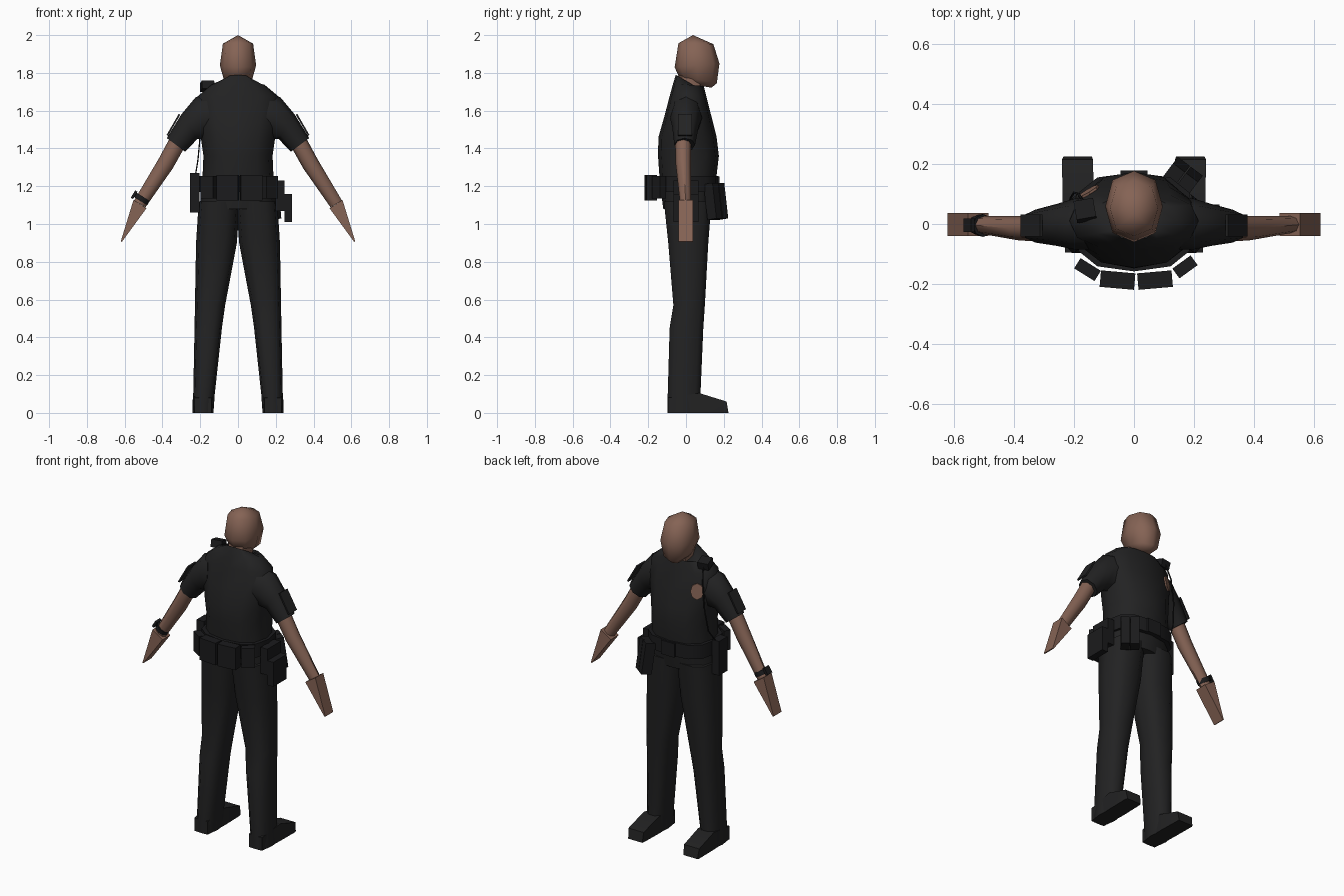
import bpy, bmesh, math
from mathutils import Vector, Matrix

if "Cube" in bpy.data.objects:
    bpy.data.objects.remove(bpy.data.objects["Cube"])


def material(name, rgb):
    m = bpy.data.materials.new(name)
    m.diffuse_color = (*rgb, 1)
    m.use_nodes = True
    m.node_tree.nodes["Principled BSDF"].inputs["Base Color"].default_value = m.diffuse_color
    return m


SKIN = material("brown skin", (0.235, 0.125, 0.09))
CLOTH = material("black cloth", (0.016, 0.016, 0.0165))
GEAR = material("black leather", (0.011, 0.011, 0.012))


def finish(name, bm, mat, angle=50):
    bmesh.ops.recalc_face_normals(bm, faces=bm.faces)
    me = bpy.data.meshes.new(name)
    bm.to_mesh(me)
    bm.free()
    me.materials.append(mat)
    ob = bpy.data.objects.new(name, me)
    bpy.context.collection.objects.link(ob)
    bpy.ops.object.select_all(action='DESELECT')
    ob.select_set(True)
    bpy.context.view_layer.objects.active = ob
    bpy.ops.object.shade_smooth_by_angle(angle=math.radians(angle))
    return ob


def ring(c, u, v, n, power=1.0, turn=0.0):
    """Closed section round c with half axes u and v; power < 1 squares it."""
    c, u, v = Vector(c), Vector(u), Vector(v)
    pts = []
    for i in range(n):
        a = math.tau * i / n + turn
        cs, sn = math.cos(a), math.sin(a)
        pts.append(c + u * math.copysign(abs(cs) ** power, cs)
                   + v * math.copysign(abs(sn) ** power, sn))
    return pts


def level(x, rx, yb, yf, zb, zf=None, n=12, power=0.85):
    """Cross-section of an upright part, tilted when zb and zf differ."""
    zf = zb if zf is None else zf
    return ring((x, (yb + yf) / 2, (zb + zf) / 2), (rx, 0, 0),
                (0, (yf - yb) / 2, (zf - zb) / 2), n, power)


def loft(name, rings, mat, angle=50, caps=True, tip=None):
    bm = bmesh.new()
    vs = [[bm.verts.new(p) for p in r] for r in rings]
    n = len(vs[0])
    for a, b in zip(vs, vs[1:]):
        for i in range(n):
            j = (i + 1) % n
            bm.faces.new((a[i], a[j], b[j], b[i]))
    if caps:
        bm.faces.new(vs[0])
        if tip:
            t = bm.verts.new(tip)
            for i in range(n):
                bm.faces.new((vs[-1][i], vs[-1][(i + 1) % n], t))
        else:
            bm.faces.new(vs[-1])
    return finish(name, bm, mat, angle)


def box(name, c, size, mat, rot=0.0, tilt=0.0, matrix=None):
    bm = bmesh.new()
    bmesh.ops.create_cube(bm, size=1)
    m = matrix or Matrix.Rotation(math.radians(rot), 4, 'Z') @ Matrix.Rotation(math.radians(tilt), 4, 'X')
    bm.transform(Matrix.Translation(c) @ m @ Matrix.Diagonal((*size, 1)))
    return finish(name, bm, mat, 30)


def limb(s, outer, inner, y, v, n=8):
    """Section of a sloping limb from its outer and inner (x, z) outline."""
    (ox, oz), (ix, iz) = outer, inner
    return ring((s * (ox + ix) / 2, y, (oz + iz) / 2),
                (s * (ox - ix) / 2, 0, (oz - iz) / 2), (0, v, 0), n)


# Head and neck (the figure looks towards +y)
loft("head", [level(0, 0.04, 0.02, 0.135, 1.74, 1.722, 8),
              level(0, 0.075, -0.04, 0.163, 1.785, 1.745, 8),
              level(0, 0.096, -0.06, 0.177, 1.83, 1.85, 8),
              level(0, 0.08, -0.04, 0.145, 1.957, 1.952, 8)],
     SKIN, 60, tip=(0, 0.037, 2.0))
loft("neck", [level(0, 0.065, -0.045, 0.085, 1.74, 1.67, 8),
              level(0, 0.065, -0.03, 0.10, 1.84, 1.80, 8)], SKIN)

# Shirt body
shirt = loft("shirt", [level(0, 0.205, -0.12, 0.135, 1.08),
                       level(0, 0.19, -0.137, 0.155, 1.2),
                       level(0, 0.183, -0.148, 0.174, 1.36),
                       level(0, 0.197, -0.146, 0.162, 1.46),
                       level(0, 0.215, -0.117, 0.137, 1.56),
                       level(0, 0.215, -0.087, 0.108, 1.675),
                       level(0, 0.14, -0.068, 0.094, 1.745, 1.73),
                       level(0, 0.078, -0.054, 0.09, 1.79, 1.705)], CLOTH, 60)

for s, side in ((1, "right"), (-1, "left")):
    # Sleeve, forearm and wedge hand
    loft(side + "_sleeve", [limb(s, (0.17, 1.685), (0.13, 1.45), 0, 0.085),
                            limb(s, (0.225, 1.67), (0.17, 1.45), 0, 0.085),
                            limb(s, (0.30, 1.58), (0.215, 1.45), -0.003, 0.07),
                            limb(s, (0.377, 1.455), (0.28, 1.383), -0.007, 0.055)],
         CLOTH)
    loft(side + "_forearm", [limb(s, (0.35, 1.475), (0.275, 1.42), -0.015, 0.043),
                             limb(s, (0.42, 1.345), (0.345, 1.295), -0.014, 0.041),
                             limb(s, (0.55, 1.125), (0.49, 1.088), -0.002, 0.029)],
         SKIN)
    hand = []
    for (ox, oz), (ix, iz) in (((0.553, 1.128), (0.485, 1.083)),
                               ((0.621, 0.907), (0.615, 0.905))):
        hand.append([(s * ox, -0.04, oz), (s * ox, 0.037, oz),
                     (s * ix, 0.037, iz), (s * ix, -0.04, iz)])
    loft(side + "_hand", hand, SKIN, 30)
    # Shoulder patch: thin plate on the outside of the sleeve
    box(side + "_sleeve_patch", (s * 0.342, -0.005, 1.525), (0.009, 0.075, 0.13), CLOTH,
        matrix=Matrix.Rotation(s * math.radians(-30), 4, 'Y'))

    # Trouser leg: (z, outer x, inner x, back y, front y)
    rows = [(0.0, 0.24, 0.13, -0.10, 0.08), (0.1, 0.237, 0.123, -0.10, 0.08),
            (0.45, 0.23, 0.085, -0.09, 0.095), (0.57, 0.228, 0.068, -0.07, 0.103),
            (0.9, 0.222, 0.006, -0.098, 0.122), (1.12, 0.208, -0.01, -0.122, 0.14)]
    loft(side + "_trouser_leg", [level(s * (o + i) / 2, (o - i) / 2, yb, yf, z, n=10, power=0.75)
                                 for z, o, i, yb, yf in rows], CLOTH, 60)
    # Shoe, sloping down to the toe
    loft(side + "_shoe", [[(s * x0, y, 0), (s * x1, y, 0), (s * x1, y, h), (s * x0, y, h)]
                          for x0, x1, y, h in ((0.14, 0.23, -0.095, 0.08),
                                               (0.133, 0.238, 0.07, 0.105),
                                               (0.137, 0.24, 0.215, 0.06),
                                               (0.14, 0.235, 0.225, 0.0))], CLOTH, 40)

# Duty belt
loft("belt", [level(0, 0.205, -0.158, 0.172, z, n=12, power=0.75)
              for z in (1.17, 1.255)], GEAR, 40)
box("buckle", (0, 0.172, 1.21), (0.09, 0.012, 0.085), GEAR)

# Pouches round the belt
for name, c, size, rot in (
        ("back_pouch_left", (-0.055, -0.187, 1.192), (0.115, 0.055, 0.135), -5),
        ("back_pouch_right", (0.07, -0.187, 1.192), (0.115, 0.055, 0.135), 5),
        ("small_pouch_left", (-0.155, -0.152, 1.195), (0.08, 0.04, 0.12), -32),
        ("small_pouch_right", (0.17, -0.143, 1.195), (0.075, 0.04, 0.12), 36),
        ("radio", (-0.228, 0.0, 1.165), (0.05, 0.08, 0.21), 0),
        ("holster_mount", (0.222, 0.0, 1.15), (0.046, 0.13, 0.16), 0),
        ("holster", (0.265, 0.0, 1.085), (0.04, 0.13, 0.15), 0)):
    box(name, c, size, GEAR, rot)
for k in (-1, 1):
    a = math.radians(-37)
    box("front_pouch", (0.162 + k * 0.027 * math.cos(a), 0.158 + k * 0.027 * math.sin(a), 1.12),
        (0.05, 0.06, 0.19), GEAR, -37, 8)

# Watch on the left wrist
loft("watch_strap", [limb(-1, (0.537, 1.166), (0.467, 1.122), -0.005, 0.038),
                     limb(-1, (0.551, 1.143), (0.481, 1.099), -0.004, 0.036)], GEAR)
box("watch_face", (-0.55, -0.004, 1.155), (0.014, 0.045, 0.045), GEAR,
    matrix=Matrix.Rotation(math.radians(32), 4, 'Y'))

# Badge plate lying on the chest
hit, spot, normal, _ = shirt.ray_cast(Vector((-0.148, 1, 1.575)), Vector((0, -1, 0)))
bm = bmesh.new()
bmesh.ops.create_cone(bm, cap_ends=True, segments=8, radius1=0.04, radius2=0.04, depth=0.008)
bm.transform(Matrix.Translation(spot + normal * 0.005) @ normal.to_track_quat('Z', 'Y').to_matrix().to_4x4()
             @ Matrix.Diagonal((0.95, 1.2, 1, 1)))
finish("badge", bm, SKIN, 30)

# Shoulder microphone and its cord down to the radio
box("shoulder_microphone", (-0.163, 0.045, 1.73), (0.066, 0.065, 0.045), GEAR, 10, -15)
cu = bpy.data.curves.new("microphone_cord", 'CURVE')
cu.dimensions = '3D'
cu.bevel_depth = 0.004
cu.bevel_resolution = 0
path = [(-0.165, 0.07, 1.73), (-0.185, 0.10, 1.62), (-0.2, 0.105, 1.47),
        (-0.212, 0.085, 1.34), (-0.225, 0.03, 1.26)]
sp = cu.splines.new('POLY')
sp.points.add(len(path) - 1)
for p, co in zip(sp.points, path):
    p.co = (*co, 1)
cu.materials.append(GEAR)
bpy.context.collection.objects.link(bpy.data.objects.new("microphone_cord", cu))
